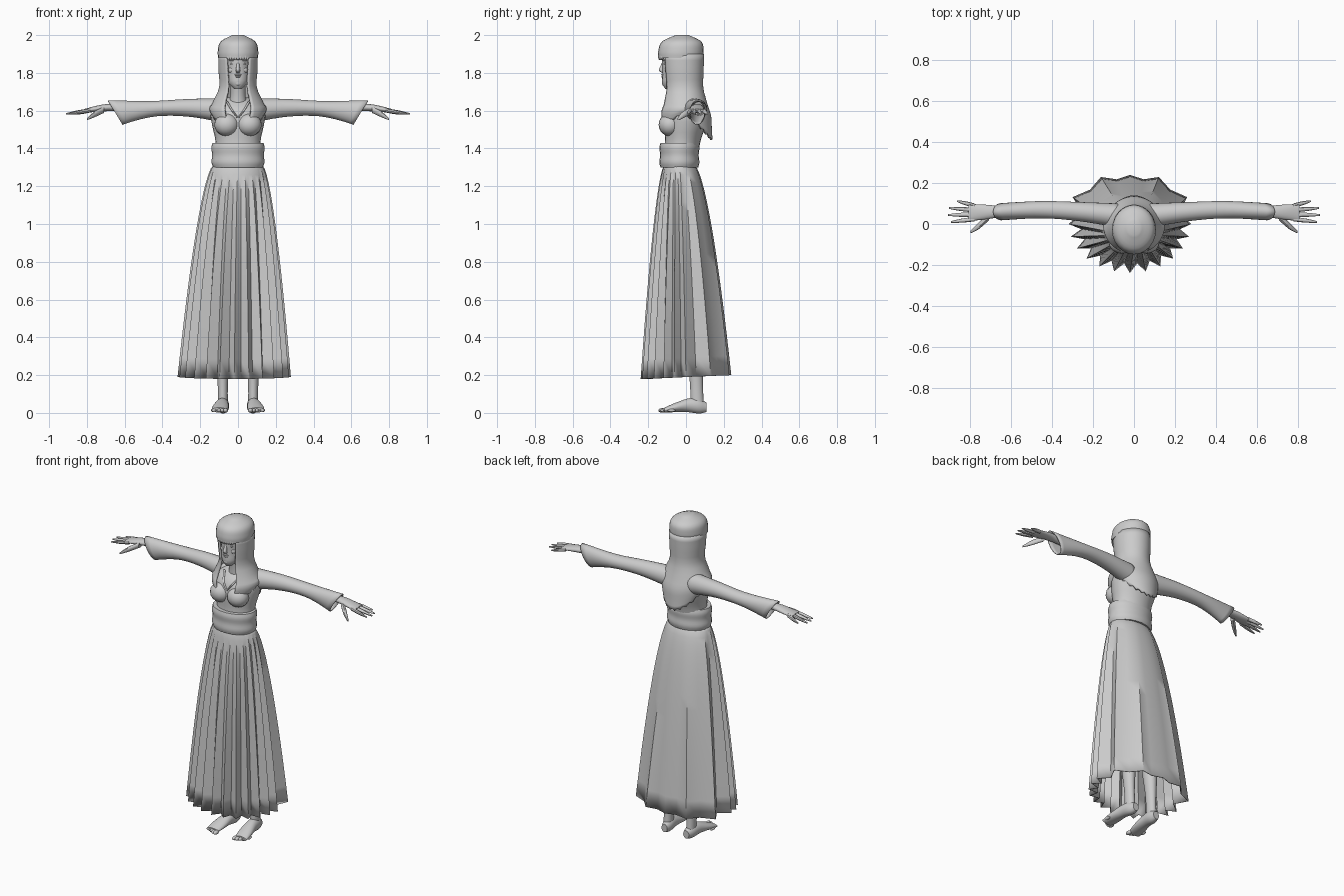
import bpy, bmesh, math
from mathutils import Vector

default_cube = bpy.data.objects.get("Cube")
if default_cube:
    bpy.data.objects.remove(default_cube)

colour = (0.6, 0.6, 0.6, 1)
grey = bpy.data.materials.new("plain_grey")
grey.use_nodes = True
grey.diffuse_color = colour
grey.node_tree.nodes["Principled BSDF"].inputs["Base Color"].default_value = colour


def spline(values, t):
    """Smooth curve through evenly spaced numbers or vectors."""
    last = len(values) - 1
    i = min(int(t * last), last - 1)
    f = t * last - i
    before, start, end, after = (values[max(0, min(last, i + k))] for k in (-1, 0, 1, 2))
    leave, arrive = (end - before) / 2, (after - start) / 2
    bend = (end - start) * 3 - leave * 2 - arrive
    twist = (start - end) * 2 + leave + arrive
    return start + leave * f + bend * f * f + twist * f * f * f


def finish(name, bm, thickness=0):
    """Turn a bmesh into a smooth-shaded object."""
    bmesh.ops.recalc_face_normals(bm, faces=bm.faces)
    mesh = bpy.data.meshes.new(name)
    bm.to_mesh(mesh)
    bm.free()
    mesh.materials.append(grey)
    part = bpy.data.objects.new(name, mesh)
    bpy.context.collection.objects.link(part)
    if thickness:
        shell = part.modifiers.new("thickness", "SOLIDIFY")
        shell.thickness = thickness
        shell.offset = -1
    bpy.ops.object.select_all(action="DESELECT")
    part.select_set(True)
    bpy.context.view_layer.objects.active = part
    bpy.ops.object.shade_smooth_by_angle(angle=math.radians(45))
    return part


def bridge(bm, rows, closed=True):
    """Join rows of points with quads."""
    loops = [[bm.verts.new(point) for point in row] for row in rows]
    count = len(loops[0])
    for upper, lower in zip(loops, loops[1:]):
        for i in range(count if closed else count - 1):
            j = (i + 1) % count
            bm.faces.new((upper[i], upper[j], lower[j], lower[i]))
    return loops


def tube(name, path, width, depth=None, side=1, slant=0, thickness=0, steps=14, sides=24):
    """Loft ellipses along a path, square to its main axis."""
    depth = depth or width
    path = [Vector((x * side, y, z)) for x, y, z in path]
    run = path[-1] - path[0]
    main = max(range(3), key=lambda k: abs(run[k]))
    axis = Vector()
    axis[main] = math.copysign(1, run[main])
    across = axis.cross(Vector((0, 1, 0) if main == 2 else (0, 0, 1)))
    up = across.cross(axis)
    rows = []
    for step in range(steps + 1):
        t = step / steps
        centre, half_width, half_depth = spline(path, t), spline(width, t), spline(depth, t)
        lift = up + axis * slant * t ** 3
        angles = [math.tau * k / sides for k in range(sides)]
        rows.append([centre + across * half_width * math.cos(a) + lift * half_depth * math.sin(a)
                     for a in angles])
    bm = bmesh.new()
    loops = bridge(bm, rows)
    if not thickness:
        bm.faces.new(loops[0])
        bm.faces.new(loops[-1])
    finish(name, bm, thickness)


def ball(name, location, scale):
    bm = bmesh.new()
    bmesh.ops.create_uvsphere(bm, u_segments=16, v_segments=10, radius=1)
    part = finish(name, bm)
    part.location, part.scale = location, scale


# Skirt: a smooth waist opening out into a pleated hem
def hem_point(degrees):
    a = math.radians(degrees)
    power = 0.7 if math.sin(a) > 0 else 1
    x, y = (math.copysign(abs(v) ** power, v) for v in (math.cos(a), math.sin(a)))
    return Vector((x * 0.3 - 0.02, y * 0.24, 0.19 + y * 0.01))


def waist_point(degrees):
    a = math.radians(degrees)
    return Vector((math.cos(a) * 0.13, math.sin(a) * 0.08 - 0.035, 1.31))


folds = [25, 70, 90, 110, 155] + list(range(180, 361, 15))
outline = []
for here, after in zip(folds, folds[1:] + [folds[0] + 360]):
    crest, valley = hem_point(here), hem_point(here).lerp(hem_point(after), 0.5)
    pinch = 0.93 if valley.y > 0.1 else 0.82
    valley.x *= pinch
    valley.y *= pinch
    outline += [(waist_point(here), crest), (waist_point((here + after) / 2), valley)]
skirt_rows = []
for step in range(17):
    fall = (step / 16) ** 1.5
    row = []
    for waist, hem in outline:
        point = waist.lerp(hem, fall ** 0.62)
        point.z = waist.z + (hem.z - waist.z) * fall
        row.append(point)
    skirt_rows.append(row)
bm = bmesh.new()
bridge(bm, skirt_rows)
finish("skirt", bm, 0.005)

# Bodice, belt and neck
tube("bodice", [(0, -0.035, 1.3), (0, -0.02, 1.42), (0, 0, 1.55), (0, 0.025, 1.67)],
     (0.12, 0.12, 0.12, 0.137, 0.14, 0.06), (0.08, 0.09, 0.095, 0.11, 0.11, 0.05))
tube("belt", [(0, -0.035, 1.3), (0, -0.035, 1.43)],
     (0.132, 0.14, 0.137, 0.141, 0.135), (0.1, 0.106, 0.102, 0.106, 0.1))
tube("neck", [(0, 0, 1.6), (0, -0.02, 1.68), (0, -0.03, 1.77)], (0.06, 0.04, 0.042))

# Face
tube("face", [(0, -0.09, 1.715), (0, -0.052, 1.79), (0, -0.042, 1.87), (0, -0.03, 1.95)],
     (0.02, 0.05, 0.06, 0.065, 0.07, 0.07, 0.06), (0.02, 0.055, 0.073, 0.08, 0.085, 0.088, 0.07))
tube("nose", [(0, -0.117, 1.86), (0, -0.13, 1.82), (0, -0.12, 1.8)],
     (0.006, 0.009, 0.012, 0.008), (0.007, 0.01, 0.014, 0.006), sides=12)
ball("upper_lip", (0, -0.122, 1.79), (0.018, 0.01, 0.005))
ball("lower_lip", (0, -0.121, 1.78), (0.015, 0.01, 0.005))
ball("chin", (0, -0.112, 1.745), (0.02, 0.015, 0.016))

# Hair crown with a fringe of locks
tube("hair_crown", [(0, -0.03, 1.88), (0, -0.02, 2)],
     (0.105, 0.107, 0.093, 0.03), (0.117, 0.12, 0.105, 0.035))
for k in range(-4, 5):
    a = k * 0.13
    ball("fringe_lock", (math.sin(a) * 0.1, -0.03 - math.cos(a) * 0.11, 1.885), (0.009, 0.007, 0.018))

# Long hair over the back and shoulders, parted around the face, with a ragged end
hair_rows = []
for step in range(17):
    t = step / 16
    width = spline((0.105, 0.103, 0.1, 0.14, 0.15, 0.15, 0.14), t)
    depth = spline((0.115, 0.11, 0.105, 0.125, 0.14, 0.14, 0.14), t)
    hang = max(0, 2 * t - 1)
    parting = math.radians(36 - 12 * t)
    row = []
    for k in range(41):
        a = parting + (math.tau - 2 * parting) * k / 40
        back, front = max(0, -math.cos(a)), max(0, math.cos(a))
        drop = 0.04 + 0.14 * back + 0.07 * front
        ragged = 0.007 * (-1) ** k if step == 16 else 0
        row.append((width * math.sin(a) * (1 - 0.15 * back * hang), -0.02 * (1 - t) - depth * math.cos(a),
                    1.9 - 0.27 * min(1, 2 * t) - hang * drop + ragged))
    hair_rows.append(row)
bm = bmesh.new()
bridge(bm, hair_rows, closed=False)
finish("long_hair", bm, 0.012)

for side in (-1, 1):
    # Face and bodice details in pairs
    ball("eye", (side * 0.027, -0.11, 1.848), (0.014, 0.009, 0.006))
    ball("brow", (side * 0.028, -0.115, 1.867), (0.02, 0.009, 0.005))
    ball("cheek", (side * 0.032, -0.096, 1.815), (0.02, 0.018, 0.018))
    ball("bust", (side * 0.06, -0.085, 1.525), (0.065, 0.06, 0.06))
    tube("neckline", [(0, -0.11, 1.56), (0.03, -0.1, 1.6), (0.06, -0.05, 1.65)],
         (0.006, 0.006), side=side, sides=8)

    # Sleeve with a wide slanted cuff
    tube("sleeve", [(0.07, 0.04, 1.6), (0.26, 0.06, 1.615), (0.45, 0.07, 1.61), (0.65, 0.06, 1.59)],
         (0.06, 0.047, 0.042, 0.042), (0.065, 0.047, 0.041, 0.065), side, slant=0.6, thickness=0.005)

    # Hand, fingers and thumb
    tube("hand", [(0.55, 0.065, 1.61), (0.68, 0.06, 1.617), (0.81, 0.056, 1.6)],
         (0.025, 0.025, 0.036, 0.042), (0.025, 0.02, 0.018, 0.01), side)
    for i in range(4):
        reach = spline((0.895, 0.91, 0.905, 0.865), i / 3)
        tube("finger", [(0.78, 0.024 + 0.022 * i, 1.602), (reach, 0.01 + 0.034 * i, 1.583)],
             (0.011, 0.01, 0.004), side=side, sides=8)
    tube("thumb", [(0.71, 0.035, 1.605), (0.76, -0.01, 1.58), (0.8, -0.04, 1.555)],
         (0.018, 0.016, 0.006), side=side, sides=10)

    # Leg, foot and toes
    tube("leg", [(0.08, 0.06, 0.04), (0.08, 0.04, 0.4), (0.07, -0.03, 1.1)],
         (0.026, 0.028, 0.045, 0.05, 0.06), (0.035, 0.035, 0.05, 0.05, 0.06), side)
    tube("foot", [(0.076, 0.108, 0.03), (0.085, 0.01, 0.04), (0.1, -0.115, 0.015)],
         (0.02, 0.033, 0.036, 0.043, 0.04), (0.025, 0.04, 0.036, 0.024, 0.013), side)
    for i in range(5):
        ball("toe", (side * (0.066 + 0.017 * i), -0.125 + 0.003 * i * i, 0.013),
             (0.013 - 0.001 * i, 0.022, 0.012 - 0.001 * i))
